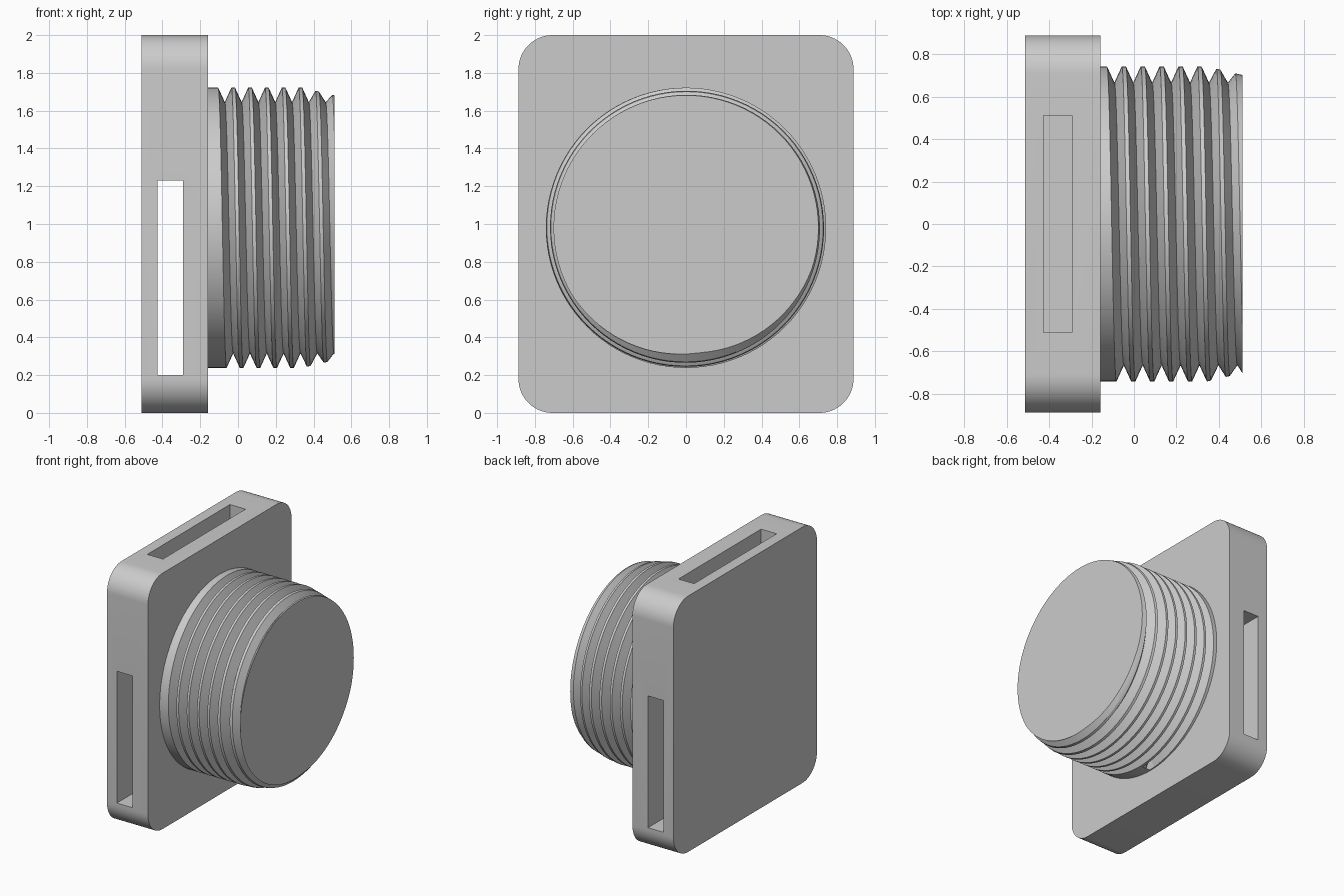
import bpy, bmesh, math

cube = bpy.data.objects.get("Cube")
if cube:
    bpy.data.objects.remove(cube)

grey = bpy.data.materials.new("plain grey")
grey.use_nodes = True
GREY = (0.6, 0.6, 0.6, 1)
grey.diffuse_color = GREY
grey.node_tree.nodes["Principled BSDF"].inputs["Base Color"].default_value = GREY


def make_object(name, bm):
    bmesh.ops.recalc_face_normals(bm, faces=bm.faces)
    mesh = bpy.data.meshes.new(name)
    bm.to_mesh(mesh)
    bm.free()
    mesh.materials.append(grey)
    obj = bpy.data.objects.new(name, mesh)
    bpy.context.collection.objects.link(obj)
    return obj


def activate(obj):
    bpy.ops.object.select_all(action='DESELECT')
    obj.select_set(True)
    bpy.context.view_layer.objects.active = obj


def prism(outline, x0, x1):
    """Extrude a (y, z) outline along x."""
    bm = bmesh.new()
    face = bm.faces.new([bm.verts.new((x0, y, z)) for y, z in outline])
    out = bmesh.ops.extrude_face_region(bm, geom=[face])
    for v in out["geom"]:
        if isinstance(v, bmesh.types.BMVert):
            v.co.x = x1
    return bm


# Rounded plate
bm = prism([(-0.887, 0), (0.887, 0), (0.887, 2), (-0.887, 2)], -0.512, -0.158)
long_edges = [e for e in bm.edges if abs(e.verts[0].co.x - e.verts[1].co.x) > 0.1]
bmesh.ops.bevel(bm, geom=long_edges, offset=0.18, segments=14, profile=0.5, affect='EDGES')
plate = make_object("plate", bm)

# Strap slot: through from side to side, and open at the top
tee = [(-1, 0.2), (1, 0.2), (1, 1.23), (0.51, 1.23), (0.51, 2.1),
       (-0.51, 2.1), (-0.51, 1.23), (-1, 1.23)]
cutter = make_object("slot_cutter", prism(tee, -0.427, -0.292))
cutter.hide_render = True
activate(plate)
cut = plate.modifiers.new("slots", 'BOOLEAN')
cut.operation = 'DIFFERENCE'
cut.solver = 'EXACT'
cut.object = cutter
bpy.ops.object.modifier_apply(modifier=cut.name)
bpy.data.objects.remove(cutter)
bpy.ops.object.shade_smooth_by_angle(angle=math.radians(30))

# Threaded plug: V grooves follow a right-handed helix, with a tapered tip
CREST, ROOT, HALF, PITCH = 0.742, 0.665, 0.035, 0.089
X0, X1, AXIS_Z, STEPS, TURNS = -0.18, 0.51, 0.98, 96, 9
START = -math.pi / 2


def groove_x(angle, n):
    return -0.07 + PITCH * ((angle - math.pi / 2) / math.tau + n)


def radius(angle, x, first):
    """First column has no groove yet in its first turn, so the groove runs in."""
    d = min(abs(x - groove_x(angle, n)) for n in range(1 if first else 0, TURNS))
    taper = CREST - max(0, x - 0.34) * 0.24
    return min(CREST, ROOT + (CREST - ROOT) * d / HALF, taper)


bm = bmesh.new()
columns = []
for i in range(STEPS + 1):
    a = START + math.tau * i / STEPS
    xs = [X0]
    for n in range(TURNS):
        xs += [groove_x(a, n) + k * HALF for k in (-1, 0, 1)]
    xs.append(X1)
    column = []
    for x in xs:
        x = min(max(x, X0), X1)
        r = radius(a, x, i == 0)
        column.append(bm.verts.new((x, r * math.cos(a), AXIS_Z + r * math.sin(a))))
    columns.append(column)
for c0, c1 in zip(columns, columns[1:]):
    for j in range(len(c0) - 1):
        bm.faces.new((c0[j], c0[j + 1], c1[j + 1], c1[j]))
for end in (0, -1):
    bm.faces.new([c[end] for c in columns[:-1]])
bmesh.ops.remove_doubles(bm, verts=bm.verts, dist=0.0002)
bmesh.ops.dissolve_degenerate(bm, edges=bm.edges, dist=0.0002)
plug = make_object("threaded_plug", bm)
activate(plug)
bpy.ops.object.shade_smooth_by_angle(angle=math.radians(30))
